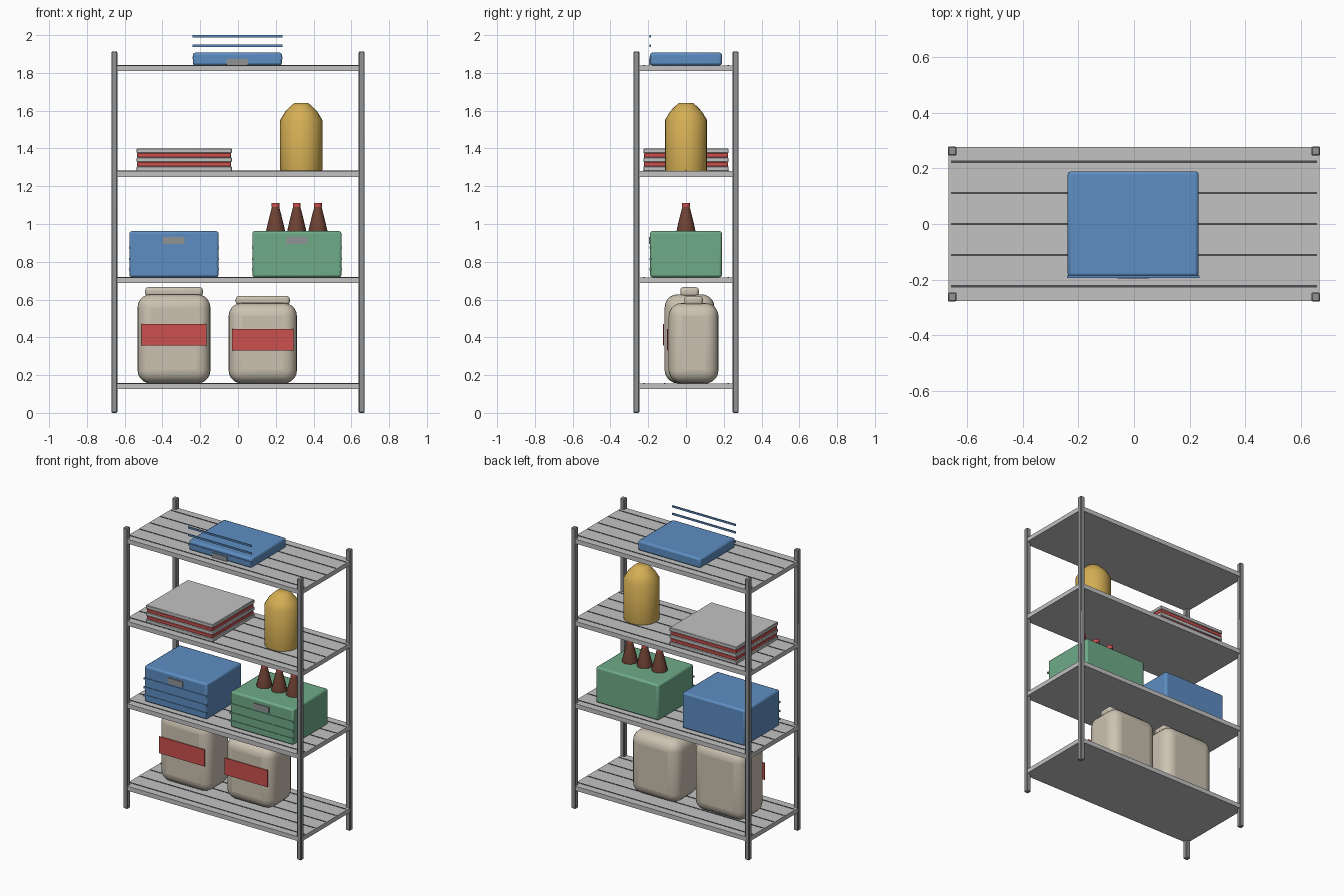
import bpy
import math

cube = bpy.data.objects.get("Cube")
if cube:
    bpy.data.objects.remove(cube, do_unlink=True)


def material(name, r, g, b):
    m = bpy.data.materials.new(name)
    m.use_nodes = True
    m.diffuse_color = (r, g, b, 1)
    m.node_tree.nodes["Principled BSDF"].inputs["Base Color"].default_value = (r, g, b, 1)
    return m


panel_grey = material("panel grey", 0.54, 0.54, 0.55)
post_grey = material("post grey", 0.28, 0.29, 0.30)
slot_grey = material("slot grey", 0.07, 0.075, 0.08)
blue = material("crate blue", 0.11, 0.27, 0.54)
green = material("crate green", 0.16, 0.41, 0.25)
red = material("label red", 0.60, 0.08, 0.075)
beige = material("jug beige", 0.60, 0.54, 0.44)
yellow = material("barrel yellow", 0.67, 0.43, 0.09)
brown = material("bottle brown", 0.16, 0.055, 0.035)


def box(name, mat, x, y, z, bevel=0, segments=2):
    """Box given by its (low, high) range on each axis."""
    mid = [(a + b) / 2 for a, b in (x, y, z)]
    bpy.ops.mesh.primitive_cube_add(size=1, location=mid)
    ob = bpy.context.object
    ob.name = name
    ob.scale = [b - a for a, b in (x, y, z)]
    bpy.ops.object.transform_apply(location=False, rotation=False, scale=True)
    ob.data.materials.append(mat)
    if bevel:
        mod = ob.modifiers.new("rounding", "BEVEL")
        mod.width = bevel
        mod.segments = segments
        bpy.ops.object.shade_smooth_by_angle(angle=math.radians(40))
    return ob


def around(c, half):
    return (c - half, c + half)


def lathe(name, mat, x, y, profile, sides=20):
    """Closed solid of revolution from (radius, height) pairs."""
    verts, faces = [], []
    for r, z in profile:
        for i in range(sides):
            a = math.tau * i / sides
            verts.append((r * math.cos(a), r * math.sin(a), z))
    for k in range(len(profile) - 1):
        for i in range(sides):
            j = (i + 1) % sides
            lo, hi = k * sides, (k + 1) * sides
            faces.append((lo + i, lo + j, hi + j, hi + i))
    faces.append(tuple(reversed(range(sides))))
    faces.append(tuple(range(len(verts) - sides, len(verts))))
    mesh = bpy.data.meshes.new(name)
    mesh.from_pydata(verts, [], faces)
    mesh.materials.append(mat)
    ob = bpy.data.objects.new(name, mesh)
    ob.location = (x, y, 0)
    bpy.context.collection.objects.link(ob)
    bpy.ops.object.select_all(action="DESELECT")
    ob.select_set(True)
    bpy.context.view_layer.objects.active = ob
    bpy.ops.object.shade_smooth_by_angle(angle=math.radians(50))
    return ob


# Corner posts
for side, sx in (("left", 1), ("right", -1)):
    for end, sy in (("front", -1), ("back", 1)):
        box(f"{end}_{side}_post", post_grey, around(sx * 0.655, 0.016),
            around(sy * 0.263, 0.016), (0, 1.913), 0.004, 1)

# Shelves with dark slots along their length
shelf_tops = (0.156, 0.718, 1.28, 1.84)
for n, top in enumerate(shelf_tops, 1):
    box(f"shelf_{n}", panel_grey, around(0, 0.669), around(0, 0.277), (top - 0.03, top))
    for k in range(-2, 3):
        box(f"shelf_{n}_slot", slot_grey, around(0, 0.66), around(k * 0.112, 0.004),
            (top - 0.002, top + 0.002))


# Jugs with a rounded grip on top and a flat label in front
def jug(name, x, y, base, height, half_w, label):
    half_d = 0.132
    top = base + height
    box(name + "_body", beige, around(x, half_w), around(y, half_d), (base, top), 0.07, 5)
    box(name + "_grip", beige, around(x, half_w * 0.79), around(y, 0.049),
        (top - 0.012, top + 0.038), 0.017, 3)
    box(name + "_label", red, around(x, half_w * 0.895),
        around(y - half_d - 0.006, 0.003), label)


jug("large_jug", -0.339, 0.019, shelf_tops[0], 0.472, 0.193, (0.357, 0.471))
jug("small_jug", 0.131, 0.04, shelf_tops[0], 0.426, 0.181, (0.331, 0.445))


# Crates with front ribs and a grey grip plate
def crate(name, mat, x, base, top, ribs, grip):
    box(name, mat, around(x, 0.236), around(0, 0.19), (base, top), 0.012, 2)
    for z in ribs:
        box(name + "_rib", mat, around(x, 0.239), around(-0.19, 0.004), around(z, 0.006))
    box(name + "_grip", post_grey, around(x, 0.057), around(-0.192, 0.004), grip)


for name, mat, x in (("blue_crate", blue, -0.339), ("green_crate", green, 0.312)):
    crate(name, mat, x, shelf_tops[1], 0.962, (0.761, 0.815, 0.876), (0.893, 0.931))
crate("flat_crate", blue, -0.003, shelf_tops[3], 1.907, (1.88, 1.943, 1.994), (1.841, 1.873))

# Bottles standing in the green crate
for x in (0.199, 0.311, 0.423):
    lathe("bottle", brown, x, 0, [(0.05, 0.85), (0.05, 0.965), (0.042, 1.0),
                                  (0.031, 1.045), (0.019, 1.092)], 16)
    lathe("bottle_cap", red, x, 0, [(0.021, 1.09), (0.021, 1.112)], 16)

# Stack of flat boxes with alternating layers
layer = 0.0238
for n in range(5):
    z = shelf_tops[2] + n * layer
    inset = 0.003 * (n % 2)
    box(f"stack_layer_{n + 1}", red if n % 2 else panel_grey, around(-0.285, 0.252 - inset),
        around(0, 0.226 - inset), (z, z + layer), 0.003, 1)

# Domed barrel
lathe("barrel", yellow, 0.335, 0, [(0.11, 1.28), (0.112, 1.29), (0.112, 1.55), (0.085, 1.595),
                                   (0.058, 1.623), (0.038, 1.64)], 24)
